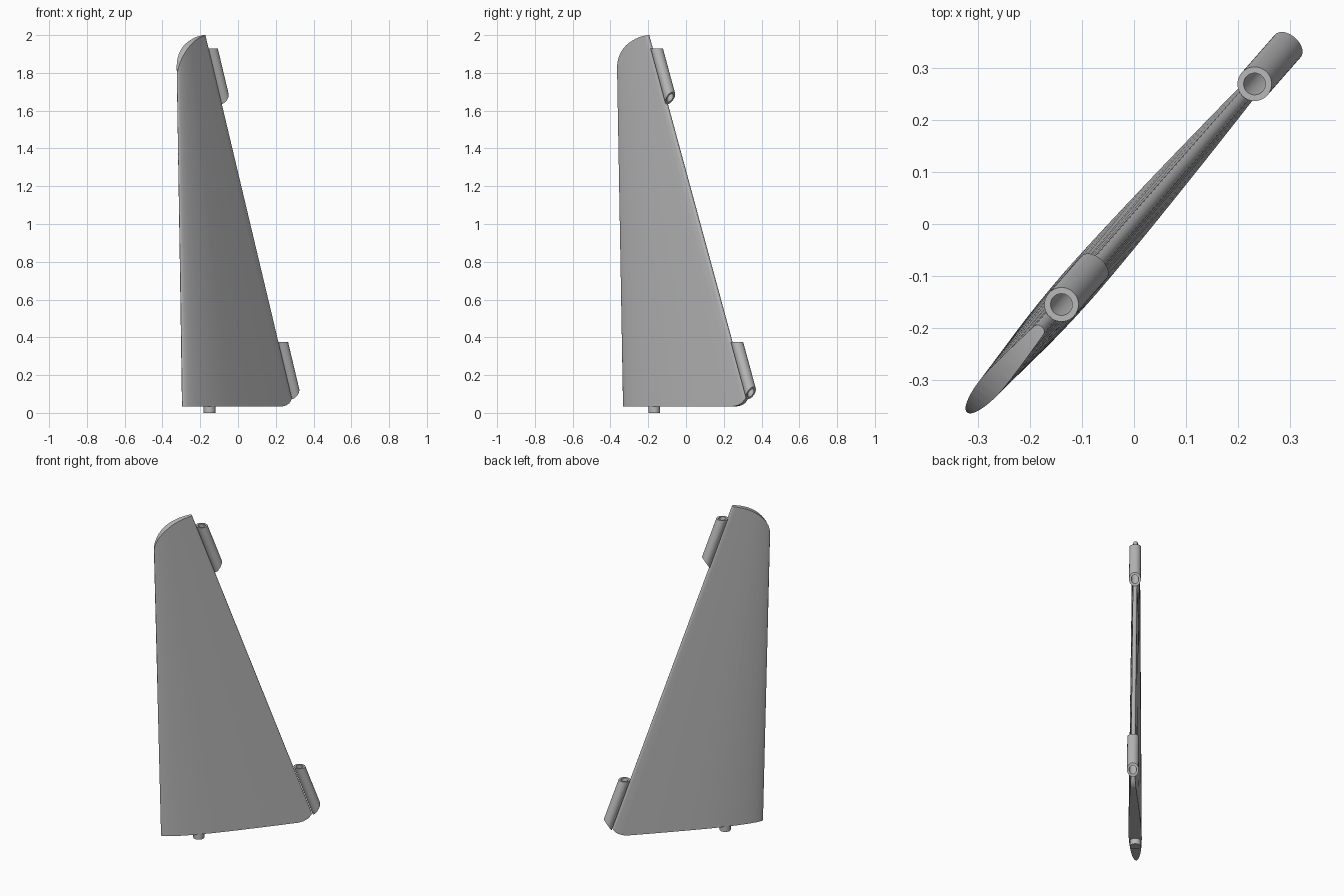
import bpy, bmesh, math
from mathutils import Vector

cube = bpy.data.objects.get("Cube")
if cube:
    bpy.data.objects.remove(cube, do_unlink=True)

ANGLE = math.radians(48.8)              # the blade stands on a diagonal
OFFSET = Vector((-math.sin(ANGLE), math.cos(ANGLE), 0)) * 0.003
RAKE = 0.361                            # slope of the trailing edge
BASE, TOP = 0.035, 2.02

grey = bpy.data.materials.new("plain grey")
grey.use_nodes = True
grey.diffuse_color = (0.48, 0.48, 0.48, 1)
grey.node_tree.nodes["Principled BSDF"].inputs["Base Color"].default_value = grey.diffuse_color


def finish(bm, name):
    """Turn local chord / thickness / height geometry into a placed object."""
    bmesh.ops.recalc_face_normals(bm, faces=bm.faces)
    mesh = bpy.data.meshes.new(name)
    bm.to_mesh(mesh)
    bm.free()
    mesh.materials.append(grey)
    ob = bpy.data.objects.new(name, mesh)
    bpy.context.collection.objects.link(ob)
    ob.rotation_euler.z = ANGLE
    ob.location = OFFSET
    bpy.ops.object.select_all(action='DESELECT')
    ob.select_set(True)
    bpy.context.view_layer.objects.active = ob
    bpy.ops.object.shade_smooth_by_angle(angle=math.radians(35))
    return ob


def bridge(bm, a, b):
    for i in range(len(a)):
        j = (i + 1) % len(a)
        bm.faces.new((a[i], a[j], b[j], b[i]))


# Foil section: rounded nose, fullest at a third, thin rounded tail
def foil(z):
    k = (z - BASE) / (TOP - BASE)
    lead = -0.444 - 0.0232 * (z - BASE)
    tail = -0.136 + RAKE * (1.64 - z)
    full, edge = 0.037 - 0.015 * k, 0.012
    upper, steps, peak = [], 14, 0.34
    for i in range(1, steps + 1):
        t = peak * (1 - math.cos(math.pi / 2 * i / steps))
        upper.append((t, full * math.sin(math.pi / 2 * i / steps)))
    for i in range(1, 11):
        u = i / 10
        upper.append((peak + u * (1 - peak), edge + (full - edge) * (1 - u ** 1.4)))
    chord = tail - 0.009 - lead
    pts = [(lead + t * chord, h) for t, h in upper]
    pts += [(tail - 0.009 + 0.009 * math.sin(a), edge * math.cos(a))
            for a in (math.radians(30), math.radians(60))]
    return [(lead, 0)] + pts + [(tail, 0)] + [(s, -h) for s, h in reversed(pts)]


# Blade, trimmed to its rounded tip and lower corner
bm = bmesh.new()
rings = [[bm.verts.new((s, n, z)) for s, n in foil(z)] for z in (BASE, TOP)]
bridge(bm, *rings)
for ring in rings:
    bm.faces.new(ring)

tip = []
for i in range(15):
    a = math.radians(180 - i * 80 / 14)
    tip.append((-0.22 + 0.265 * math.cos(a), 1.8 + 0.203 * math.sin(a)))
corner = [(0.345, 0.035), (0.375, 0.04), (0.402, 0.052), (0.422, 0.072), (0.43, 0.09)]
for outline in (tip, corner):
    for (s0, z0), (s1, z1) in zip(outline, outline[1:]):
        normal = Vector((z1 - z0, 0, s0 - s1)).normalized()
        if normal.dot(Vector((s0 + 0.1, 0, z0 - 1))) < 0:
            normal = -normal
        geom = bm.verts[:] + bm.edges[:] + bm.faces[:]
        cut = bmesh.ops.bisect_plane(bm, geom=geom, plane_co=(s0, 0, z0),
                                     plane_no=normal, clear_outer=True, dist=1e-6)
        edges = [e for e in cut["geom_cut"]
                 if isinstance(e, bmesh.types.BMEdge) and e.is_boundary]
        if edges:
            bmesh.ops.holes_fill(bm, edges=edges, sides=0)
finish(bm, "blade")


# Hollow raked hinge tube with a level top and a slanted lower end
def hinge_tube(name, s_top, z_top, z_low):
    bm = bmesh.new()
    loops = []
    for r, low in ((0.033, False), (0.033, True), (0.021, True), (0.021, False)):
        ring = []
        for i in range(32):
            a = 2 * math.pi * i / 32
            z = z_low + r * math.cos(a) if low else z_top
            s = s_top + r * math.cos(a) + RAKE * (z_top - z)
            ring.append(bm.verts.new((s, r * math.sin(a), z)))
        loops.append(ring)
    for i in range(4):
        bridge(bm, loops[i], loops[(i + 1) % 4])
    return finish(bm, name)


hinge_tube("upper_hinge_tube", -0.209, 1.93, 1.667)
hinge_tube("lower_hinge_tube", 0.356, 0.375, 0.105)

# Pivot peg under the blade
bm = bmesh.new()
bmesh.ops.create_cone(bm, cap_ends=True, segments=32, radius1=0.031, radius2=0.031, depth=0.06)
bmesh.ops.translate(bm, verts=bm.verts, vec=(-0.226, 0, 0.03))
finish(bm, "pivot_peg")
